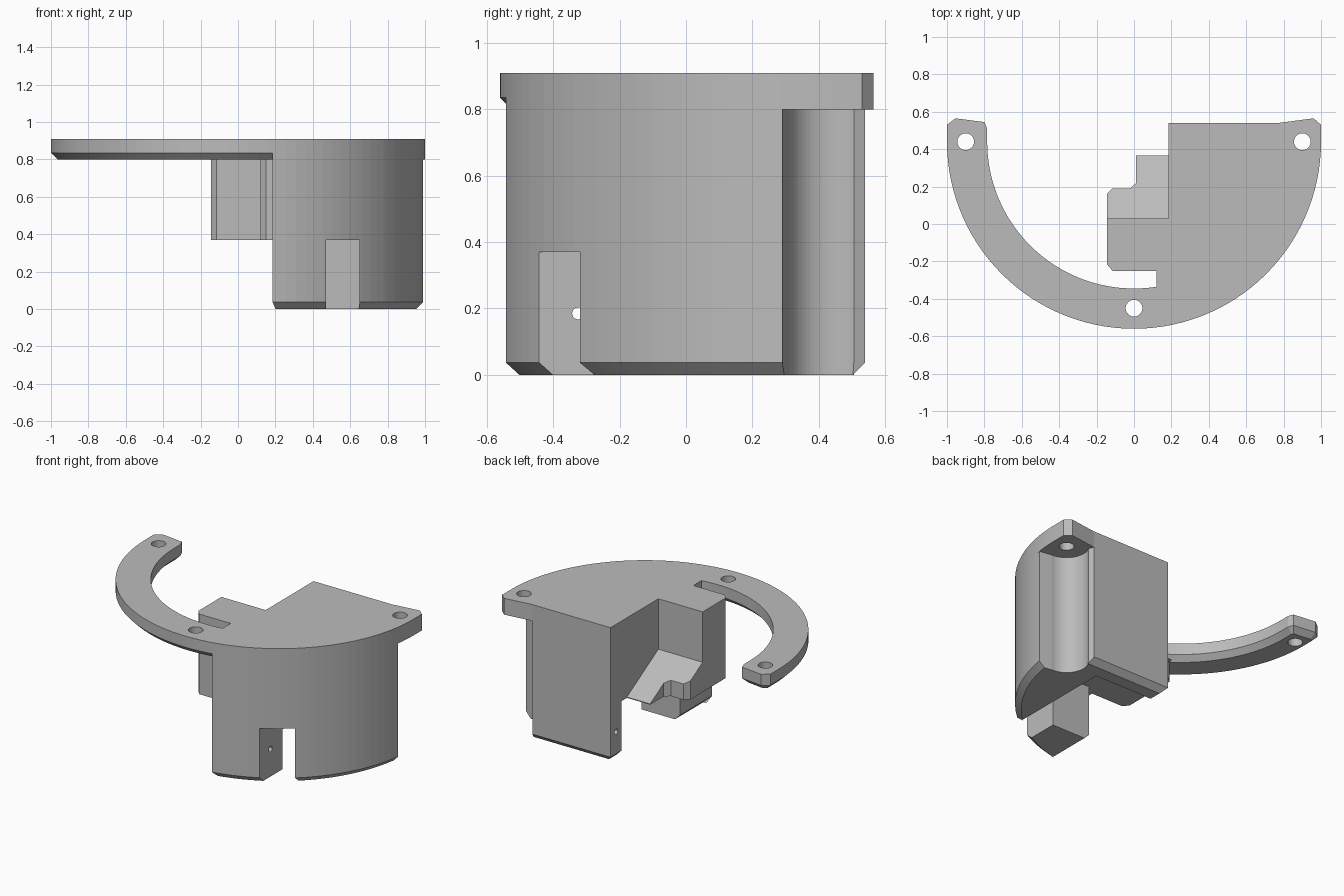
import bpy, bmesh
from math import radians, degrees, cos, sin, asin, acos, ceil, hypot

cube = bpy.data.objects.get("Cube")
if cube:
    bpy.data.objects.remove(cube)

grey = bpy.data.materials.new("neutral_grey")
grey.use_nodes = True
grey.diffuse_color = (0.5, 0.5, 0.5, 1)
grey.node_tree.nodes["Principled BSDF"].inputs["Base Color"].default_value = (0.5, 0.5, 0.5, 1)

CENTRE_Y = 0.44                              # centre of the big arc
TOP, PLATE, FLANGE, STEP = 0.91, 0.835, 0.80, 0.37
CHAMFER = 0.037
LEFT = 0.185                                 # inner side wall of the body
SLOT_L, SLOT_R = 0.47, 0.65                  # front slot
RIM_START = -degrees(acos(LEFT))
RELIEF = degrees(asin(0.29 - CENTRE_Y))


def arc(cx, cy, r, a0, a1, n):
    angles = [radians(a0 + (a1 - a0) * i / n) for i in range(n + 1)]
    return [(cx + r * cos(a), cy + r * sin(a)) for a in angles]


def rim(a0, a1):
    """Big outer arc, with facets on a shared 3 degree grid."""
    angles = [a0] + [a for a in range(ceil(a0 + 0.5), ceil(a1 - 0.5)) if a % 3 == 0] + [a1]
    return [(cos(radians(a)), CENTRE_Y + sin(radians(a))) for a in angles]


def inset(pts, d, chosen):
    """Move the chosen edges of a counter-clockwise outline inward by d."""
    lines = []
    for (x0, y0), (x1, y1) in zip(pts, pts[1:] + pts[:1]):
        size = hypot(x1 - x0, y1 - y0)
        push = d if chosen((x0 + x1) / 2, (y0 + y1) / 2) else 0
        lines.append(((y0 - y1) / size, (x1 - x0) / size, push))
    out = []
    for i, (x, y) in enumerate(pts):
        (ax, ay, ad), (bx, by, bd) = lines[i - 1], lines[i]
        det = ax * by - ay * bx
        out.append((x + (ad * by - ay * bd) / det, y + (ax * bd - ad * bx) / det))
    return out


def loop(bm, points):
    verts = [bm.verts.new(p) for p in points]
    edges = [bm.edges.new((verts[i - 1], verts[i])) for i in range(len(verts))]
    return verts, edges


def bridge(bm, a, b):
    for i in range(len(a)):
        bm.faces.new((a[i - 1], a[i], b[i], b[i - 1]))


def drill(bm, y, z, depth):
    """Pin hole along x, through both side walls or blind."""
    rings = []
    for face in list(bm.faces):
        ys = [v.co.y for v in face.verts]
        zs = [v.co.z for v in face.verts]
        if abs(face.normal.x) > 0.99 and min(ys) < y < max(ys) and min(zs) < z < max(zs):
            x = face.verts[0].co.x
            verts, edges = loop(bm, [(x, p, q) for p, q in arc(y, z, 0.018, 0, 345, 23)])
            border = list(face.edges)
            normal = face.normal.copy()
            bmesh.ops.delete(bm, geom=[face], context="FACES_ONLY")
            bmesh.ops.triangle_fill(bm, edges=border + edges, use_beauty=True, normal=normal)
            rings.append(verts)
    if len(rings) == 1:
        rings.append([bm.verts.new((v.co.x + depth, v.co.y, v.co.z)) for v in rings[0]])
        bm.faces.new(rings[1])
    bridge(bm, *rings)


def prism(name, pts, z0, z1, chamfer=None, holes=(), pin=None, roof=None):
    """Upright prism with optional bottom chamfer, screw holes, pin hole, sloped roof."""
    levels = [(pts, z0), (pts, z1)]
    if chamfer:
        mid = min(z0 + CHAMFER, z1)
        levels = [(inset(pts, mid - z0, chamfer), z0), (pts, mid)]
        if mid < z1:
            levels.append((pts, z1))
    bm = bmesh.new()
    outer = [loop(bm, [(x, y, z) for x, y in outline]) for outline, z in levels]
    for low, high in zip(outer, outer[1:]):
        bridge(bm, low[0], high[0])
    caps = [list(outer[0][1]), list(outer[-1][1])]
    for hx, hy in holes:
        circle = arc(hx, hy, 0.045, 0, 345, 23)
        ends = [loop(bm, [(x, y, z) for x, y in circle]) for z in (z0, z1)]
        bridge(bm, ends[0][0], ends[1][0])
        for cap, end in zip(caps, ends):
            cap += end[1]
    for cap, up in zip(caps, (-1, 1)):
        bmesh.ops.triangle_fill(bm, edges=cap, use_beauty=True, normal=(0, 0, up))
    if roof:
        for v in outer[-1][0]:
            v.co.z = roof(v.co.y)
    bm.normal_update()
    if pin:
        drill(bm, *pin)
    bmesh.ops.recalc_face_normals(bm, faces=bm.faces)
    mesh = bpy.data.meshes.new(name)
    bm.to_mesh(mesh)
    bm.free()
    mesh.materials.append(grey)
    bpy.context.scene.collection.objects.link(bpy.data.objects.new(name, mesh))


def outside(x, y):
    """Edges of the feet that lie on the outer surface of the body."""
    return hypot(x, y - CENTRE_Y) > 0.98 or y > 0.53 or x < LEFT + 0.005


tab = [(1.0, 0.53), (0.96, 0.565), (0.77, 0.54), (LEFT, 0.54)]
tip = [(-0.785, 0.51), (-0.80, 0.545), (-0.955, 0.565), (-1.0, 0.53)]
relief = [(0.9, 0.305)] + arc(0.9, CENTRE_Y, 0.135, 268, 151, 20) + [(0.767, 0.54), (LEFT, 0.54)]
block_front = [(-0.145, 0.03), (-0.145, -0.215), (-0.115, -0.25), (0.12, -0.25)]
right_hole, arm_holes = (0.9, CENTRE_Y), [(-0.9, CENTRE_Y), (0, -0.45)]

# Top plate: arm, body and block in one outline
slot_end = 270 + degrees(asin(0.12 / 0.785))
prism("top_plate",
      rim(-180, 0) + tab + [(LEFT, 0.03)] + block_front
      + arc(0, CENTRE_Y, 0.785, slot_end, 180, 40) + tip,
      PLATE, TOP, holes=arm_holes + [right_hole])

# Chamfered underside of the arm
prism("arm_underside",
      rim(-180, -75) + arc(0, CENTRE_Y, 0.785, 285, 180, 42) + tip,
      FLANGE, PLATE, chamfer=lambda x, y: True, holes=arm_holes)

# Body, with a rounded relief below the screw tab
prism("screw_tab", rim(RIM_START, 0) + tab, FLANGE, PLATE, holes=[right_hole])
prism("body", rim(RIM_START, RELIEF) + relief, STEP, FLANGE)

# Inner block: full height in front, sloping down behind
prism("block_front",
      block_front + [(0.12, -0.37), (0.15, -0.40), (0.2, -0.40), (0.2, 0.03)],
      STEP, PLATE)
prism("block_slope",
      [(-0.145, 0.03), (0.2, 0.03), (0.2, 0.365), (0.012, 0.365), (0.012, 0.22),
       (-0.02, 0.19), (-0.115, 0.19), (-0.145, 0.16)],
      STEP, PLATE, roof=lambda y: 0.57 - (y - 0.03) * 0.58)

# Two feet around the open cavity and the front slot
prism("front_foot",
      rim(RIM_START, -degrees(acos(SLOT_L))) + [(SLOT_L, -0.2), (LEFT, -0.2)],
      0, STEP, chamfer=outside, pin=(-0.325, 0.185, 0.2))
prism("back_foot",
      rim(-degrees(acos(SLOT_R)), RELIEF) + relief + [(LEFT, 0.42), (SLOT_R, 0.42)],
      0, STEP, chamfer=outside, pin=(0.48, 0.185, 0.25))
